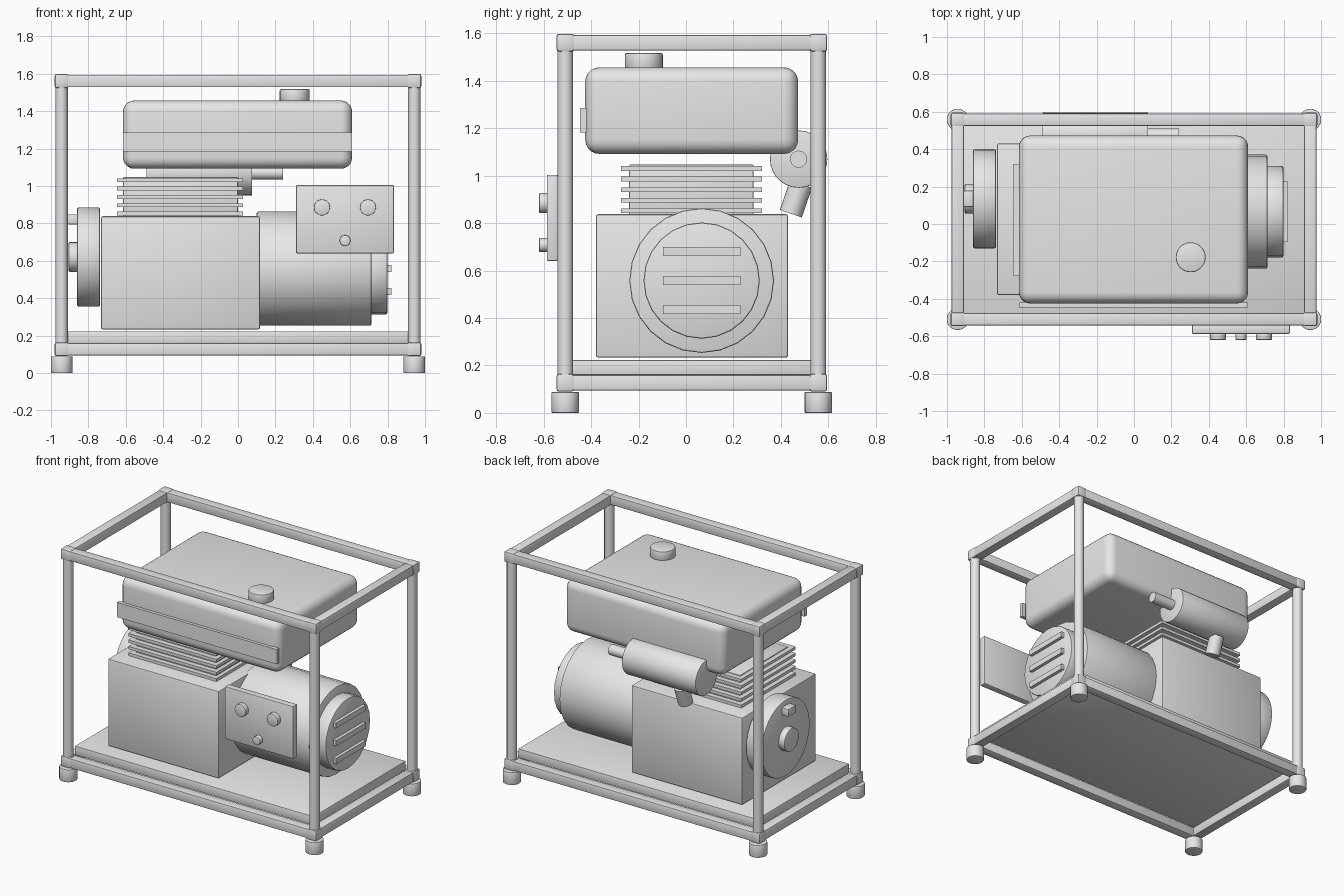
import bpy
import math
from mathutils import Vector

if "Cube" in bpy.data.objects:
    bpy.data.objects.remove(bpy.data.objects["Cube"])

grey = bpy.data.materials.new("plain grey")
grey.diffuse_color = (0.8, 0.8, 0.8, 1)
grey.use_nodes = True
grey.node_tree.nodes["Principled BSDF"].inputs["Base Color"].default_value = grey.diffuse_color


def finish(ob, name, bevel=0.0, segments=2):
    """Name the part, colour it, round its edges and shade it."""
    ob.name = name
    ob.data.materials.append(grey)
    bpy.ops.object.transform_apply(location=False, rotation=False, scale=True)
    if bevel:
        mod = ob.modifiers.new("rounded edges", 'BEVEL')
        mod.width = bevel
        mod.segments = segments
        mod.limit_method = 'ANGLE'
        mod.angle_limit = math.radians(40)
        bpy.ops.object.modifier_apply(modifier=mod.name)
    bpy.ops.object.shade_smooth_by_angle(angle=math.radians(30))
    return ob


def box(name, x, y, z, bevel=0.0, segments=2):
    """Box from (min, max) pairs."""
    bpy.ops.mesh.primitive_cube_add(
        size=1, location=[(a + b) / 2 for a, b in (x, y, z)])
    ob = bpy.context.object
    ob.scale = [b - a for a, b in (x, y, z)]
    return finish(ob, name, bevel, segments)


def rod(name, start, end, radius, sides=24, bevel=0.0):
    """Cylinder between two points."""
    a, b = Vector(start), Vector(end)
    d = b - a
    bpy.ops.mesh.primitive_cylinder_add(
        vertices=sides, radius=radius, depth=d.length, location=(a + b) / 2)
    ob = bpy.context.object
    ob.rotation_euler = d.to_track_quat('Z', 'Y').to_euler()
    return finish(ob, name, bevel)


# Frame: feet, posts, corner joints and rails
PX, PY = 0.943, (-0.509, 0.558)
LEVELS = {"bottom": 0.127, "top": 1.561}
H = 0.033
for x in (-PX, PX):
    for y in PY:
        rod("foot", (x, y, 0), (x, y, 0.088), 0.058, 24, 0.004)
        rod("post", (x, y, 0.12), (x, y, 1.56), 0.033, 24)
        for z in LEVELS.values():
            box("corner_joint", (x - 0.037, x + 0.037), (y - 0.037, y + 0.037),
                (z - 0.037, z + 0.037), 0.01)
for level, z in LEVELS.items():
    for y in PY:
        box(level + "_long_rail", (-PX, PX), (y - H, y + H), (z - H, z + H), 0.006)
    for x in (-PX, PX):
        box(level + "_short_rail", (x - H, x + H), PY, (z - H, z + H), 0.006)

# Base plate
box("base_plate", (-0.915, 0.915), (-0.48, 0.53), (0.16, 0.223), 0.004)

# Engine block and finned cylinder head
box("engine_block", (-0.733, 0.118), (-0.38, 0.431), (0.233, 0.838), 0.01)
box("cylinder_head", (-0.615, 0.0), (-0.24, 0.285), (0.82, 1.047), 0.006)
for i in range(5):
    z = 0.852 + 0.0447 * i
    box("cooling_fin", (-0.648, 0.027), (-0.275, 0.32), (z - 0.01, z + 0.01))

# Starter housing with hub and pull handle
SY, SZ = 0.135, 0.62
rod("starter_housing", (-0.738, SY, SZ), (-0.86, SY, SZ), 0.265, 32, 0.008)
rod("starter_hub", (-0.855, SY, SZ), (-0.905, SY, SZ), 0.08, 24, 0.006)
box("pull_handle", (-0.91, -0.85), (SY - 0.043, SY + 0.043), (0.794, 0.848), 0.006)

# Generator drum, end cap and vent slats
GY, GZ = 0.066, 0.558
rod("generator_drum", (0.10, GY, GZ), (0.713, GY, GZ), 0.305, 24, 0.008)
rod("generator_end_cap", (0.70, GY, GZ), (0.798, GY, GZ), 0.245, 24, 0.008)
for dz in (-0.123, 0, 0.123):
    box("vent_slat", (0.79, 0.82), (GY - 0.163, GY + 0.163),
        (GZ + dz - 0.019, GZ + dz + 0.019))

# Fuel tank with cap and front trim strip
box("fuel_tank", (-0.615, 0.61), (-0.425, 0.473), (1.092, 1.457), 0.06, 5)
rod("fuel_cap", (0.303, -0.178, 1.45), (0.303, -0.178, 1.517), 0.08, 28, 0.007)
box("tank_trim_strip", (-0.615, 0.61), (-0.446, -0.42), (1.183, 1.285))

# Muffler, tail pipe and exhaust stub
MY, MZ = 0.475, 1.07
rod("muffler", (-0.49, MY, MZ), (0.075, MY, MZ), 0.121, 28, 0.004)
rod("tail_pipe", (0.06, MY, MZ), (0.24, MY, MZ), 0.036, 20)
rod("exhaust_stub", (-0.305, 0.485, 0.965), (-0.305, 0.442, 0.84), 0.049, 20)

# Control panel with knobs
box("control_panel", (0.31, 0.834), (-0.587, -0.541), (0.64, 1.004), 0.006)
for x, z, r in ((0.449, 0.885, 0.043), (0.695, 0.885, 0.043), (0.572, 0.708, 0.029)):
    rod("panel_knob", (x, -0.58, z), (x, -0.619, z), r, 20, 0.003)
